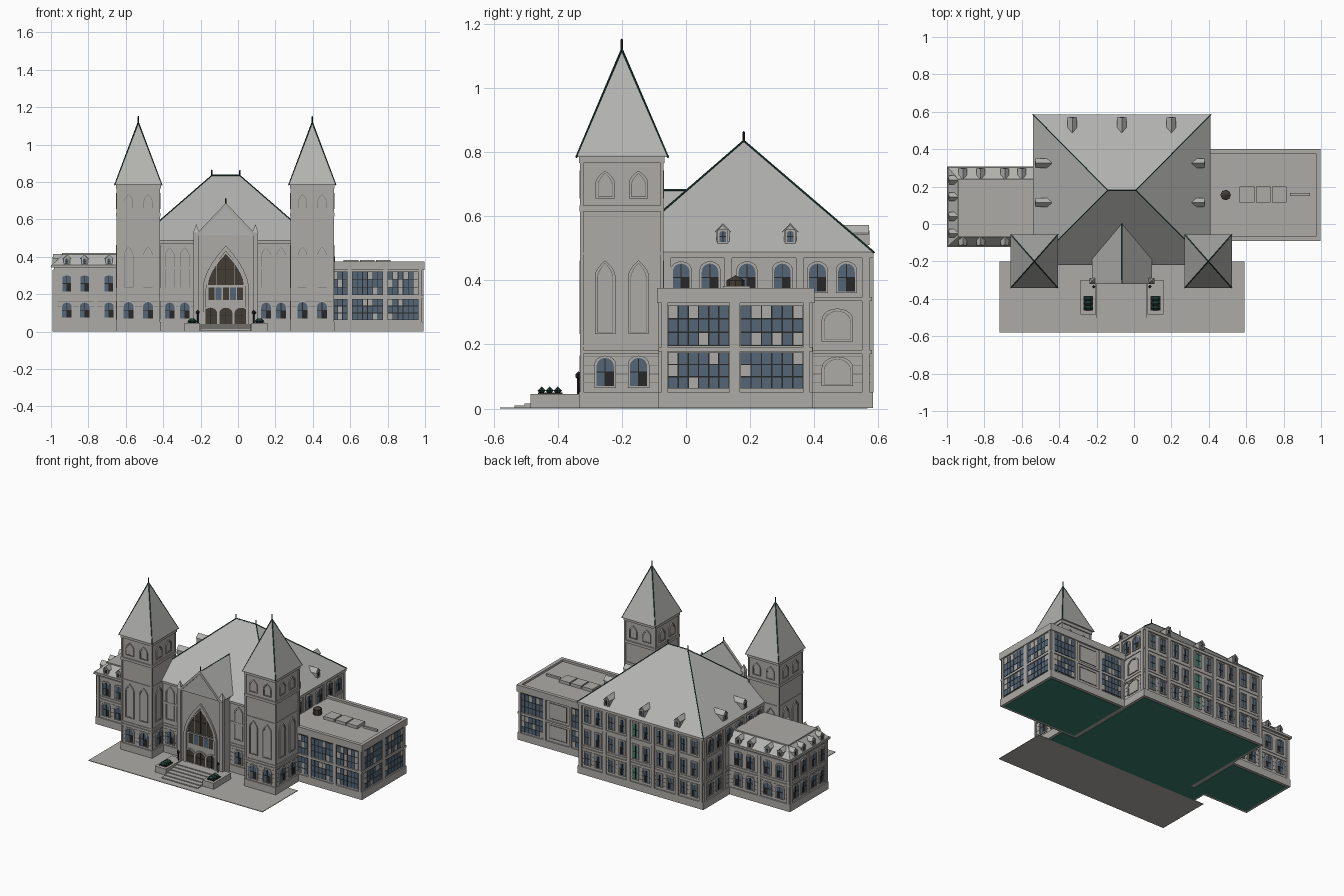
import bpy, bmesh, math, random
from mathutils import Vector

random.seed(4)
cube = bpy.data.objects.get("Cube")
if cube:
    bpy.data.objects.remove(cube, do_unlink=True)

COLORS = {"stone": (0.42, 0.41, 0.385), "roof_slate": (0.45, 0.45, 0.435),
          "stone_joint": (0.16, 0.155, 0.145), "blue_glass": (0.09, 0.13, 0.18),
          "dark_frame": (0.02, 0.02, 0.02), "bronze": (0.055, 0.045, 0.035),
          "ridge_green": (0.015, 0.05, 0.04), "base_green": (0.04, 0.2, 0.14)}
MATS = {}
for key, rgb in COLORS.items():
    m = bpy.data.materials.new(key)
    m.use_nodes = True
    m.diffuse_color = (*rgb, 1)
    m.node_tree.nodes["Principled BSDF"].inputs["Base Color"].default_value = (*rgb, 1)
    MATS[key] = m
ORDER = list(COLORS)
PARTS = {}


def solid(part, mat, pts):
    """Add the convex solid around the points to a part."""
    bm = PARTS.setdefault(part, bmesh.new())
    tmp = bmesh.new()
    for p in pts:
        tmp.verts.new(p)
    res = bmesh.ops.convex_hull(tmp, input=tmp.verts)
    bmesh.ops.delete(tmp, geom=[v for v in tmp.verts if not v.link_faces], context='VERTS')
    bmesh.ops.dissolve_limit(tmp, angle_limit=0.01, verts=tmp.verts, edges=tmp.edges)
    bmesh.ops.recalc_face_normals(tmp, faces=tmp.faces)
    copy = {v: bm.verts.new(v.co) for v in tmp.verts}
    for f in tmp.faces:
        bm.faces.new([copy[v] for v in f.verts]).material_index = ORDER.index(mat)
    tmp.free()


def box(part, mat, x0, x1, y0, y1, z0, z1):
    solid(part, mat, [(x, y, z) for x in (x0, x1) for y in (y0, y1) for z in (z0, z1)])


def bar(part, mat, a, b, r=0.004):
    axes = [Vector(d) * r for d in ((1, 0, 0), (0, 1, 0), (0, 0, 1))]
    solid(part, mat, [Vector(p) + s * d for p in (a, b) for d in axes for s in (1, -1)])


def at(side, plane, u, z, d):
    """Point on a wall: u along it, d outward from it."""
    return {"front": (u, plane - d, z), "back": (u, plane + d, z),
            "right": (plane + d, u, z), "left": (plane - d, u, z)}[side]


def plate(part, mat, side, plane, outline, d0=-0.002, d1=0.003):
    solid(part, mat, [at(side, plane, u, z, d) for d in (d0, d1) for u, z in outline])


def rect(u0, u1, z0, z1):
    return [(u0, z0), (u1, z0), (u1, z1), (u0, z1)]


def arch(u, z0, z1, w, rise, point=False):
    pts = [(u - w / 2, z0), (u + w / 2, z0)]
    if not rise:
        return pts + [(u + w / 2, z1), (u - w / 2, z1)]
    for i in range(11):
        c = math.cos(math.pi * i / 10)
        s = (1 - abs(c)) ** 0.6 if point else math.sin(math.pi * i / 10)
        pts.append((u + w / 2 * c, z1 - rise + rise * s))
    return pts


def surround(part, side, plane, inner, outer, d=0.007, mat="stone"):
    for i in range(len(inner)):
        j = (i + 1) % len(inner)
        plate(part, mat, side, plane, [inner[i], inner[j], outer[j], outer[i]], -0.002, d)


def window(part, side, plane, u, z0, z1, w, rise=0.0, point=False, glass="blue_glass", shade=False):
    inner, outer = arch(u, z0, z1, w, rise, point), arch(u, z0 - 0.005, z1 + 0.007, w + 0.013, rise, point)
    surround(part, side, plane, inner, outer)
    plate(part, glass or "stone", side, plane, inner)
    if glass:
        mid = z0 + (z1 - z0) * 0.5
        plate(part, "dark_frame", side, plane, rect(u - 0.0015, u + 0.0015, z0, z1 - 0.003), 0, 0.005)
        plate(part, "dark_frame", side, plane, rect(u - w / 2, u + w / 2, mid - 0.0015, mid + 0.0015), 0, 0.005)
        if shade:
            plate(part, "dark_frame", side, plane, rect(u, u + w / 2, z0, mid), 0, 0.004)
    else:
        surround(part, side, plane, inner, arch(u, z0 + 0.002, z1 - 0.002, w - 0.004, rise, point), 0.004, "stone_joint")


def curtain(part, side, plane, u0, u1, z0, z1, cols):
    """Gridded glazing with a few opaque panes."""
    plate(part, "dark_frame", side, plane, rect(u0, u1, z0, z1))
    du, dz = (u1 - u0) / cols, (z1 - z0) / 3
    for c in range(cols):
        for r in range(3):
            mat = "stone" if random.random() < 0.18 else "blue_glass"
            plate(part, mat, side, plane, rect(u0 + c * du + 0.002, u0 + c * du + du - 0.002,
                  z0 + r * dz + 0.002, z0 + r * dz + dz - 0.002), 0, 0.005)


def bands(part, x0, x1, y0, y1, levels):
    """Mouldings (height, thickness, overhang) around a block."""
    for z, t, o in levels:
        box(part, "stone", x0 - o, x1 + o, y0 - o, y1 + o, z, z + t)


def joints(part, x0, x1, y0, y1):
    for z in (0.08, 0.107, 0.134, 0.161):
        box(part, "stone_joint", x0 - 0.001, x1 + 0.001, y0 - 0.001, y1 + 0.001, z, z + 0.002)


def dormer(part, side, plane, u, z, w=0.04, h=0.062, depth=0.08):
    house = [(u - w / 2, z), (u + w / 2, z), (u + w / 2, z + h * 0.7), (u, z + h), (u - w / 2, z + h * 0.7)]
    plate(part, "stone", side, plane, house, -depth, 0)
    for s in (-1, 1):
        top = [(u, z + h + 0.002), (u, z + h + 0.006), (u + s * (w / 2 + 0.005), z + h * 0.68), (u + s * (w / 2 + 0.005), z + h * 0.62)]
        plate(part, "roof_slate", side, plane, top, -depth, 0.005)
    window(part, side, plane, u, z + 0.01, z + h * 0.7, w * 0.5, 0.006)


PLINTH = [(0.002, 0.05, 0.008), (0.17, 0.012, 0.005), (0.192, 0.007, 0.004)]

# Main block with hipped roof
X0, X1, Y0, Y1 = -0.53, 0.40, -0.205, 0.575
box("main_walls", "stone", X0, X1, Y0, Y1, 0.002, 0.488)
bands("main_mouldings", X0, X1, Y0, Y1, PLINTH + [(0.335, 0.012, 0.005), (0.47, 0.018, 0.009)])
joints("main_joints", X0, X1, Y0, Y1)
ridge = [(-0.14, 0.18, 0.835), (0.01, 0.18, 0.835)]
eaves = [(-0.54, -0.22, 0.488), (0.41, -0.22, 0.488), (0.41, 0.585, 0.488), (-0.54, 0.585, 0.488)]
solid("main_roof", "roof_slate", ridge + eaves)
bar("main_ridges", "ridge_green", *ridge)
for k, e in enumerate(eaves):
    bar("main_ridges", "ridge_green", e, ridge[k in (1, 2)])
for x, y, z in ridge:
    bar("ridge_finials", "dark_frame", (x, y, z), (x, y, z + 0.027))
for x in (-0.33, -0.065, 0.20):
    dormer("main_dormers", "back", 0.565, x, 0.505)
for y in (0.115, 0.325):
    dormer("main_dormers", "right", 0.372, y, 0.51)
    dormer("main_dormers", "left", -0.522, y, 0.51)

# Rear bays and side windows
ROWS = ((0.075, 0.155), (0.215, 0.305), (0.365, 0.452))
for i in range(6):
    u = X0 + 0.012 + i * (X1 - X0 - 0.024) / 5
    plate("rear_piers", "stone", "back", Y1, rect(u - 0.012, u + 0.012, 0.05, 0.475), 0, 0.009)
for i in range(5):
    c = X0 + 0.012 + (i + 0.5) * (X1 - X0 - 0.024) / 5
    for s in (-1, 1):
        for z0, z1 in ROWS:
            green = "base_green" if i == 2 and s == 1 else "blue_glass"
            window("rear_windows", "back", Y1, c + s * 0.04, z0, z1, 0.036, 0, False, green, s < 0)
for side, pl in (("right", X1), ("left", X0)):
    for y in (-0.015, 0.075, 0.19, 0.30, 0.41, 0.50):
        window("side_windows", side, pl, y, *ROWS[2], 0.052, 0.026, shade=True)
    for y in (-0.058, 0.132, 0.355, 0.56):
        plate("side_piers", "stone", side, pl, rect(y - 0.012, y + 0.012, 0.05, 0.475), 0, 0.009)
for z0, z1 in ROWS[:2]:
    window("blind_arches", "right", X1, 0.472, z0, z1, 0.085, 0.035, glass=None)
    for y in (0.41, 0.50):
        window("side_windows", "left", X0, y, z0, z1, 0.04, 0.008, shade=True)

# Recessed front bays beside the entrance
for c in (-0.325, 0.19):
    for s in (-0.04, 0.04):
        window("front_windows", "front", Y0, c + s, 0.07, 0.155, 0.052, 0.026, shade=True)
        window("front_blind_arches", "front", Y0, c + s, 0.235, 0.45, 0.05, 0.04, True, None)

# Twin towers
for cx in (-0.533, 0.397):
    a, b, c, d = cx - 0.112, cx + 0.112, -0.325, -0.075
    box("tower_walls", "stone", a, b, c, d, 0.002, 0.78)
    bands("tower_mouldings", a, b, c, d, PLINTH + [(0.48, 0.006, 0.004), (0.615, 0.018, 0.007), (0.765, 0.02, 0.008)])
    joints("tower_joints", a, b, c, d)
    for x in (a, b):
        for y in (c, d):
            box("tower_corner_piers", "stone", x - 0.005, x + 0.005, y - 0.005, y + 0.005, 0.05, 0.77)
    for side, pl, m in (("front", c, cx), ("back", d, cx), ("right", b, -0.2), ("left", a, -0.2)):
        for s in (-0.052, 0.052):
            window("tower_windows", side, pl, m + s, 0.07, 0.158, 0.054, 0.027, shade=True)
            window("tower_blind_arches", side, pl, m + s, 0.237, 0.455, 0.05, 0.045, True, None)
            window("belfry_arches", side, pl, m + s, 0.66, 0.735, 0.046, 0.035, True, None)
    corners = [(x, y, 0.784) for x in (cx - 0.126, cx + 0.126) for y in (-0.342, -0.056)]
    tip = (cx, -0.2, 1.12)
    solid("tower_roofs", "roof_slate", corners + [tip] + [(x, y, 0.79) for x, y, z in corners])
    for p in corners:
        bar("tower_ridges", "ridge_green", p, tip, 0.0035)
    bar("tower_finials", "dark_frame", tip, (cx, -0.2, 1.15))

# Gabled entrance pavilion
E = -0.065
box("entrance_walls", "stone", E - 0.15, E + 0.15, -0.305, -0.19, 0.002, 0.515)
solid("entrance_roof", "roof_slate", [(E + u, y, z) for y in (-0.312, 0.0) for u, z in ((-0.16, 0.515), (0.16, 0.515), (0, 0.68))])
bar("entrance_ridge", "ridge_green", (E, -0.312, 0.68), (E, 0, 0.68))
bar("entrance_finial", "dark_frame", (E, -0.31, 0.675), (E, -0.31, 0.71))
for s in (-1, 1):
    x = E + s * 0.158
    box("entrance_buttresses", "stone", x - 0.014, x + 0.014, -0.318, -0.29, 0.002, 0.53)
    solid("pinnacles", "roof_slate", [(x + i, -0.304 + j, 0.53) for i in (-0.016, 0.016) for j in (-0.016, 0.016)] + [(x, -0.304, 0.575)])
    plate("gable_coping", "stone", "front", -0.312, [(E, 0.665), (E, 0.688), (E + s * 0.165, 0.515), (E + s * 0.145, 0.515)], -0.01, 0.008)
surround("portal_arch", "front", -0.305, arch(E, 0.03, 0.43, 0.21, 0.2, True), arch(E, 0.025, 0.46, 0.245, 0.22, True), 0.012)
window("great_window", "front", -0.305, E, 0.25, 0.415, 0.19, 0.16, True, "bronze")
for s in (-0.048, 0.048):
    plate("great_window_mullions", "stone", "front", -0.305, rect(E + s - 0.002, E + s + 0.002, 0.25, 0.37), 0, 0.006)
for i in range(5):
    u = E + (i - 2) * 0.038
    plate("transom_windows", "bronze" if i % 2 == 0 else "blue_glass", "front", -0.305, rect(u - 0.016, u + 0.016, 0.17, 0.235))
for s in (-0.082, 0, 0.082):
    window("entrance_doors", "front", -0.305, E + s, 0.042, 0.128, 0.07, 0.03, False, "bronze")

# Terrace, steps, planters and lamps
box("terrace", "stone", -0.72, 0.59, -0.58, -0.2, 0, 0.004)
for i in range(6):
    box("entrance_steps", "stone", E - 0.135, E + 0.135, -0.535 + i * 0.032, -0.3, 0.003, 0.01 + i * 0.006)
for s in (-1, 1):
    x = E + s * 0.18
    box("planter_walls", "stone", x - 0.042, x + 0.042, -0.485, -0.3, 0.003, 0.045)
    box("planter_beds", "dark_frame", x - 0.026, x + 0.026, -0.462, -0.385, 0.045, 0.05)
    for y in (-0.45, -0.425, -0.4):
        bar("shrubs", "ridge_green", (x - 0.012, y, 0.056), (x + 0.012, y, 0.056), 0.013)
    lx = E + s * 0.15
    bar("lamp_posts", "dark_frame", (lx, -0.335, 0.045), (lx, -0.335, 0.1), 0.004)
    bar("lamp_heads", "dark_frame", (lx, -0.335, 0.098), (lx, -0.335, 0.106), 0.01)

# Left wing with mansard roof
a, b, c, d = -0.985, -0.53, -0.108, 0.293
box("left_wing_walls", "stone", a, b, c, d, 0.002, 0.352)
bands("left_wing_mouldings", a, b, c, d, PLINTH + [(0.325, 0.008, 0.005), (0.342, 0.014, 0.015)])
joints("left_wing_joints", a, b, c, d)
solid("mansard_roof", "roof_slate", [(x, y, 0.356) for x in (a - 0.01, b) for y in (c - 0.01, d + 0.01)] +
      [(x, y, 0.415) for x in (-0.935, b) for y in (-0.065, 0.235)])
box("mansard_curb", "stone", -0.94, b, -0.07, 0.24, 0.412, 0.42)
for side, pl, us in (("front", c, (-0.915, -0.82, -0.69, -0.6)), ("back", d, (-0.915, -0.82, -0.69, -0.6)),
                     ("left", a, (-0.05, 0.04, 0.145, 0.235))):
    for u in us:
        window("left_wing_windows", side, pl, u, 0.075, 0.155, 0.05, 0.02, shade=True)
        window("left_wing_windows", side, pl, u, 0.215, 0.30, 0.046, 0.01, shade=True)
        dormer("mansard_dormers", side, pl, u, 0.352, 0.036, 0.056, 0.06)
    for u in ((-0.975, -0.76) if side != "left" else (c + 0.01, 0.093, d - 0.01)):
        plate("left_wing_piers", "stone", side, pl, rect(u - 0.01, u + 0.01, 0.05, 0.33), 0, 0.007)

# Right wing with gridded glazing and rooftop equipment
a, b, c, d = 0.40, 0.985, -0.078, 0.388
box("right_wing_walls", "stone", a, b, c, d, 0.002, 0.362)
bands("right_wing_mouldings", a, b, c, d, [(0.002, 0.05, 0.008), (0.178, 0.014, 0.007), (0.33, 0.03, 0.012)])
for x0, x1, y0, y1 in ((a, b + 0.012, c - 0.012, c + 0.012), (a, b + 0.012, d - 0.012, d + 0.012), (b - 0.012, b + 0.012, c, d)):
    box("parapet", "stone", x0, x1, y0, y1, 0.358, 0.376)
spans = {"front": (c, ((0.43, 0.585), (0.61, 0.775), (0.8, 0.965))),
         "right": (b, ((-0.056, 0.134), (0.17, 0.365))), "back": (d, ((0.43, 0.585), (0.8, 0.965)))}
for side, (pl, list_u) in spans.items():
    for u0, u1 in list_u:
        for z0, z1 in ((0.062, 0.175), (0.196, 0.322)):
            curtain("right_wing_glazing", side, pl, u0, u1, z0, z1, 6)
        for u in (u0 - 0.011, u1 + 0.011):
            plate("right_wing_piers", "stone", side, pl, rect(u - 0.009, u + 0.009, 0.05, 0.335), 0, 0.008)
for z0, z1 in ((0.075, 0.16), (0.21, 0.31)):
    surround("blank_panels", "back", d, rect(0.63, 0.755, z0, z1), rect(0.626, 0.759, z0 - 0.004, z1 + 0.004), 0.003, "stone_joint")
for x in (0.565, 0.652, 0.738):
    box("skylights", "stone", x, x + 0.078, 0.115, 0.2, 0.36, 0.382)
box("roof_vent", "stone", 0.835, 0.94, 0.15, 0.165, 0.36, 0.375)
ring = [(math.cos(t * math.pi / 4) * 0.028, math.sin(t * math.pi / 4) * 0.028) for t in range(8)]
solid("roof_tank", "bronze", [(0.49 + x, 0.155 + y, z) for x, y in ring for z in (0.36, 0.4)] + [(0.49, 0.155, 0.416)])

# Green underside plates
for x0, x1, y0, y1 in ((-0.52, 0.39, -0.2, 0.565), (-0.64, -0.43, -0.2, -0.085), (0.29, 0.5, -0.2, -0.085),
                       (-0.975, -0.55, -0.098, 0.283), (0.42, 0.975, -0.068, 0.378)):
    box("undersides", "base_green", x0, x1, y0, y1, 0, 0.003)

# Turn every part into an object
for part, bm in PARTS.items():
    mesh = bpy.data.meshes.new(part)
    used = sorted({f.material_index for f in bm.faces})
    for f in bm.faces:
        f.material_index = used.index(f.material_index)
    bm.to_mesh(mesh)
    bm.free()
    for i in used:
        mesh.materials.append(MATS[ORDER[i]])
    bpy.context.scene.collection.objects.link(bpy.data.objects.new(part, mesh))
